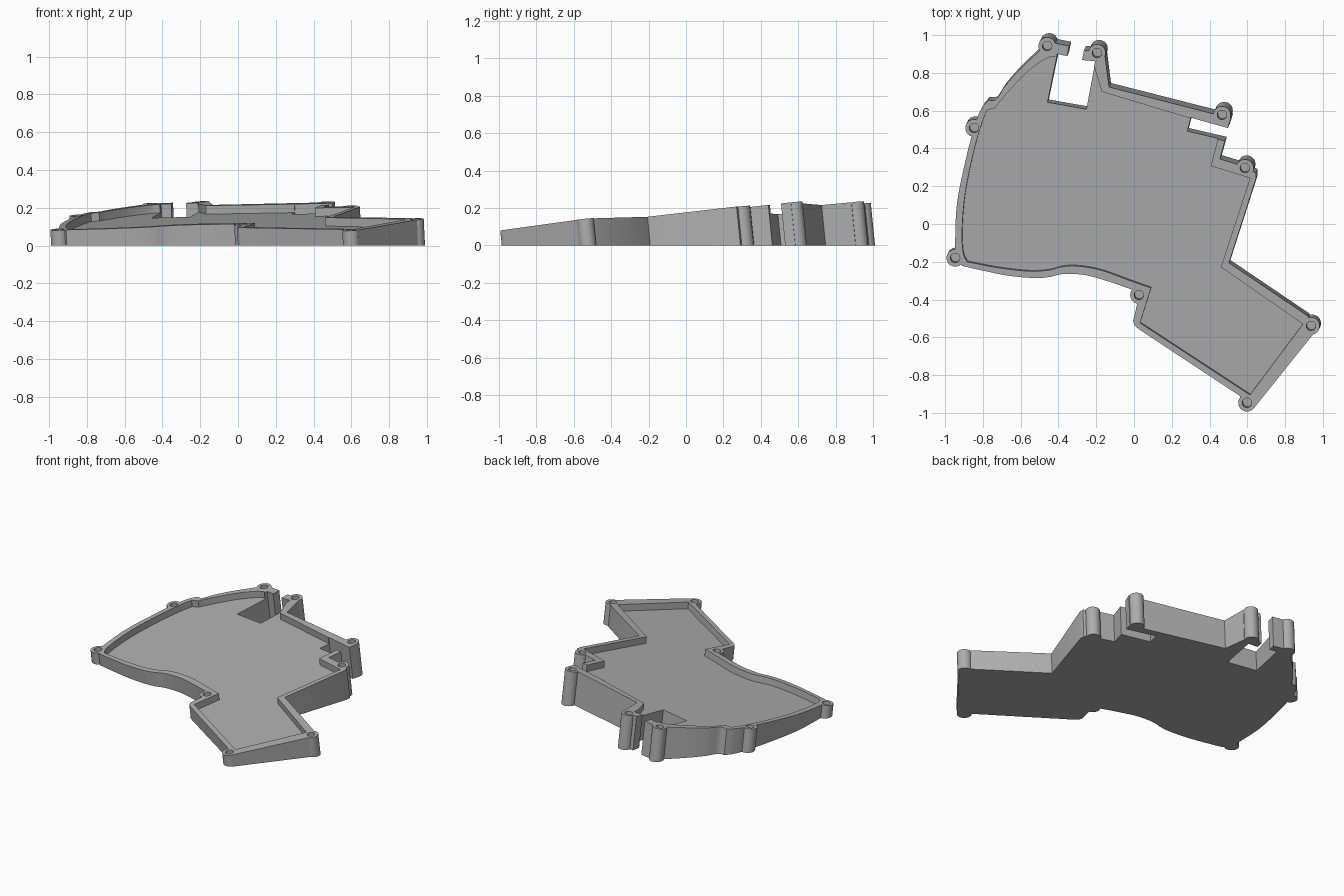
import bpy
import bmesh
import math
from mathutils import Vector

default = bpy.data.objects.get("Cube")
if default:
    bpy.data.objects.remove(default, do_unlink=True)

# The case is a prism whose rim is tilted in x and y; walls lean square to the rim
BASE, TILT_X, TILT_Y = 0.149, 0.048, 0.1
FLOOR_DEPTH = 0.045
POST_RADIUS, HOLE_RADIUS = 0.046, 0.025


def sink(x, y, depth=None):
    """Point below the rim plane; without a depth it goes down to the ground."""
    top = BASE + TILT_X * x + TILT_Y * y
    d = top if depth is None else depth
    return Vector((x + TILT_X * d, y + TILT_Y * d, top - d))


def prism(name, outline, upper, lower=None):
    bm = bmesh.new()
    tops = [bm.verts.new(sink(x, y, upper)) for x, y in outline]
    lows = [bm.verts.new(sink(x, y, lower)) for x, y in outline]
    bm.faces.new(tops)
    bm.faces.new(lows[::-1])
    for i in range(len(tops)):
        j = (i + 1) % len(tops)
        bm.faces.new((tops[i], lows[i], lows[j], tops[j]))
    bmesh.ops.recalc_face_normals(bm, faces=bm.faces)
    mesh = bpy.data.meshes.new(name)
    bm.to_mesh(mesh)
    bm.free()
    obj = bpy.data.objects.new(name, mesh)
    bpy.context.collection.objects.link(obj)
    return obj


def circle(x, y, radius, sides=32):
    steps = [2 * math.pi * i / sides for i in range(sides)]
    return [(x + radius * math.cos(a), y + radius * math.sin(a)) for a in steps]


def curve(points, steps=5):
    """Smooth run through the given points."""
    pts = [Vector(p) for p in points]
    pts = [2 * pts[0] - pts[1]] + pts + [2 * pts[-1] - pts[-2]]
    out = []
    for a, b, c, d in zip(pts, pts[1:], pts[2:], pts[3:]):
        for i in range(steps):
            t = i / steps
            out.append(tuple(b + (c - a) * t / 2
                             + (a - 2.5 * b + 2 * c - d / 2) * t ** 2
                             + (1.5 * (b - c) + (d - a) / 2) * t ** 3))
    return out + [tuple(pts[-2])]


def combine(target, tool, operation):
    """Apply a boolean and discard the tool."""
    mod = target.modifiers.new(operation.title(), 'BOOLEAN')
    mod.object, mod.operation, mod.solver = tool, operation, 'EXACT'
    bpy.context.view_layer.objects.active = target
    bpy.ops.object.modifier_apply(modifier=mod.name)
    bpy.data.objects.remove(tool, do_unlink=True)


# Outer outline, clockwise from the left, including both connector slots
left_side = curve([(-.947, -.18), (-.947, -.1), (-.937, .11), (-.89, .345), (-.836, .545), (-.8, .624)])
shoulder = curve([(-.772, .655), (-.73, .66), (-.683, .73), (-.603, .82), (-.497, .92)])
back = [(-.46, .96), (-.413, .956), (-.344, .942), (-.354, .889), (-.407, .9),
        (-.46, .64), (-.254, .603), (-.206, .862), (-.275, .868), (-.265, .92),
        (-.206, .915), (-.153, .884), (-.132, .725), (.444, .577), (.513, .561),
        (.497, .508), (.3, .563), (.28, .487), (.481, .44), (.455, .344), (.56, .312)]
right_side = [(.645, .27), (.645, .238), (.503, -.206), (.92, -.487), (.963, -.565),
              (.635, -.975), (.56, -.91), (.03, -.56), (.005, -.54), (-.005, -.513), (.02, -.41)]
front = curve([(-.005, -.349), (-.127, -.307), (-.26, -.27), (-.376, -.265), (-.444, -.28),
               (-.524, -.286), (-.656, -.275), (-.79, -.249), (-.91, -.222)])

# Inner outline of the tray, passing through open air at the slots
inner_left = curve([(-.884, -.2), (-.905, -.148), (-.91, -.026), (-.894, .16),
                    (-.852, .37), (-.81, .52), (-.778, .603)])
inner_shoulder = curve([(-.735, .614), (-.7, .66), (-.577, .794), (-.47, .873), (-.415, .889)])
inner_back = [(-.39, .79), (-.243, .78), (-.213, .84), (-.17, .7), (.296, .56),
              (.35, .524), (.45, .476), (.407, .307), (.614, .243), (.46, -.228),
              (.894, -.53), (.614, -.905), (.032, -.524)]
inner_front = curve([(.09, -.339), (-.02, -.3), (-.18, -.243), (-.31, -.222), (-.39, -.228),
                     (-.444, -.243), (-.55, -.25), (-.71, -.233), (-.86, -.205)])

posts = [(-.947, -.18), (-.847, .508), (-.46, .942), (-.196, .905), (.466, .577),
         (.587, .296), (.937, -.54), (.598, -.947), (.026, -.376)]

# Body with screw posts, made too tall and then trimmed to the rim and the ground
case = prism("case", left_side + shoulder + back + right_side + front, -.1, .4)
for x, y in posts:
    combine(case, prism("post", circle(x, y, POST_RADIUS), -.12, .42), 'UNION')
trim = [(-1.1, -.4), (.2, -1.1), (1.1, -1.1), (1.1, 1.1), (-1.1, 1.1)]
combine(case, prism("trim", trim, 0), 'INTERSECT')

# Tray recess and screw holes
tray = inner_left + inner_shoulder + inner_back + inner_front
combine(case, prism("tray", tray, -.1, FLOOR_DEPTH), 'DIFFERENCE')
for x, y in posts:
    combine(case, prism("hole", circle(x, y, HOLE_RADIUS, 24), -.1, .06), 'DIFFERENCE')

# Plain grey plastic
grey = bpy.data.materials.new("grey plastic")
grey.use_nodes = True
colour = (.42, .42, .42, 1)
grey.diffuse_color = colour
grey.node_tree.nodes["Principled BSDF"].inputs["Base Color"].default_value = colour
case.data.materials.clear()
case.data.materials.append(grey)
for face in case.data.polygons:
    face.material_index = 0

bpy.ops.object.select_all(action='DESELECT')
case.select_set(True)
bpy.context.view_layer.objects.active = case
bpy.ops.object.shade_smooth_by_angle(angle=math.radians(30))
